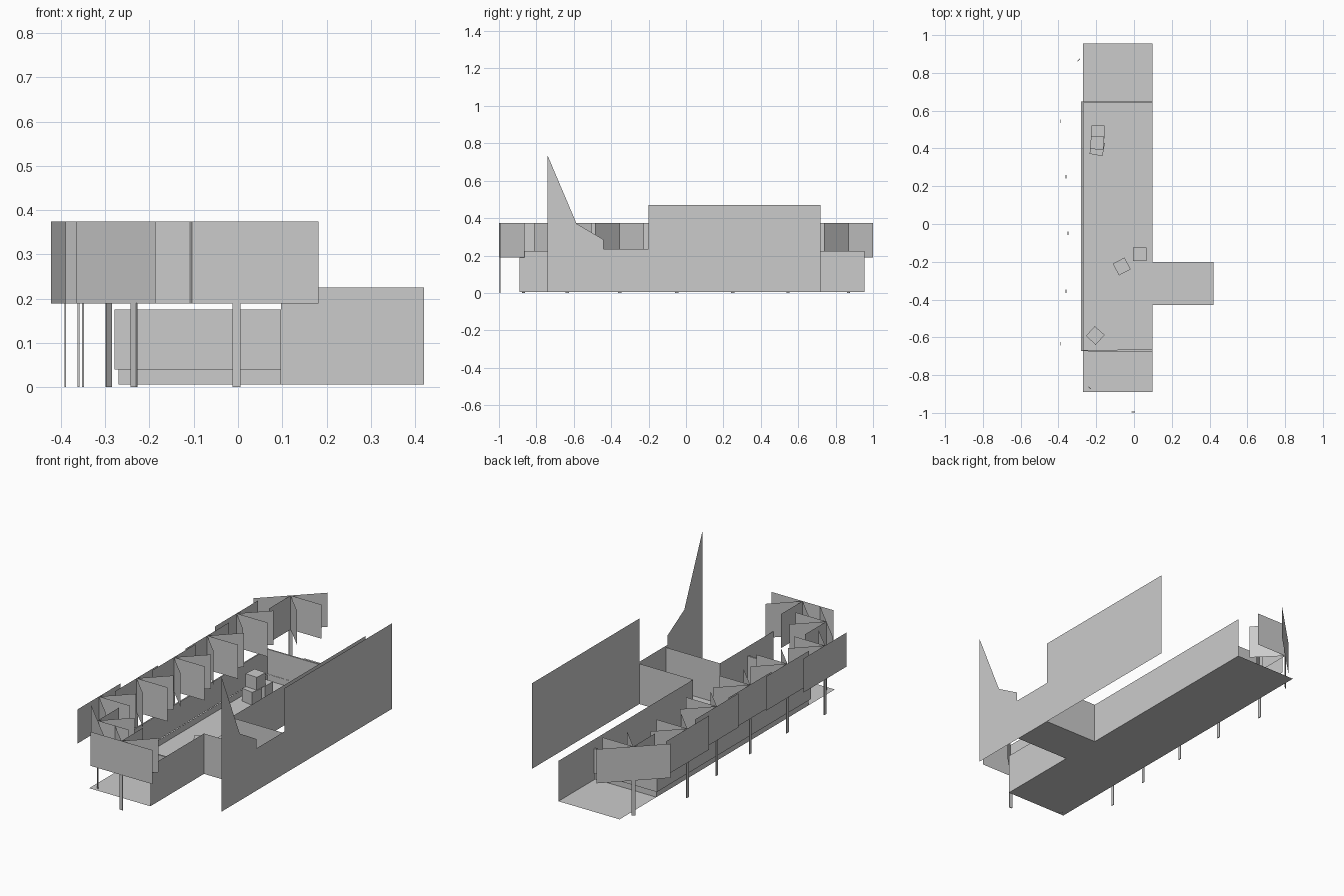
import bpy
from math import cos, sin, radians
from mathutils import Matrix, Vector

if "Cube" in bpy.data.objects:
    bpy.data.objects.remove(bpy.data.objects["Cube"])


def mesh(name, verts, faces):
    me = bpy.data.meshes.new(name)
    me.from_pydata(verts, [], faces)
    me.update()
    ob = bpy.data.objects.new(name, me)
    bpy.context.collection.objects.link(ob)
    return ob


def strip(name, path, z0, z1, thick=0.0):
    """Vertical sheet standing on a plan-view path."""
    n = len(path)
    verts = [(x, y, z) for z in (z0, z1) for x, y in path]
    faces = [(i, i + 1, n + i + 1, n + i) for i in range(n - 1)]
    ob = mesh(name, verts, faces)
    if thick:
        mod = ob.modifiers.new("thickness", 'SOLIDIFY')
        mod.thickness = thick
        mod.offset = 0
    return ob


def box(name, loc, size, angle):
    bpy.ops.mesh.primitive_cube_add(size=1)
    ob = bpy.context.object
    ob.name = name
    ob.data.transform(Matrix.Diagonal((*size, 1)))
    ob.location = loc
    ob.rotation_euler.z = radians(angle)
    return ob


F = 0.006          # floor level
L, R, A = -0.27, 0.097, 0.42

# T-shaped floor
plan = [(L, -0.89), (R, -0.89), (R, -0.43), (A, -0.43),
        (A, -0.20), (R, -0.20), (R, 0.955), (L, 0.955)]
mesh("floor", [(x, y, F) for x, y in plan], [tuple(range(len(plan)))])

# Side walls, turning into the entrance passage
strip("wall_front", plan[1:4], F, 0.225)
strip("wall_back", plan[4:7], F, 0.225)

# Street facade with spire-like outline
outline = [(-0.74, F), (0.72, F), (0.72, 0.47), (-0.20, 0.47), (-0.20, 0.235),
           (-0.44, 0.235), (-0.44, 0.285), (-0.585, 0.37), (-0.74, 0.735)]
mesh("facade", [(A, y, z) for y, z in outline], [tuple(range(len(outline)))])

# Low terrace fence: curb below, slightly wider panel above
strip("terrace_curb", [(R, -0.665), (L, -0.665), (L, 0.64), (R, 0.64)], F, 0.04)
strip("terrace_panel", [(R, -0.67), (L - 0.006, -0.67), (L - 0.006, 0.645), (R, 0.645)],
      0.04, 0.175, 0.01)

# Crates
for i, (x, y, z, a) in enumerate([(-0.19, 0.487, 0, 0), (-0.195, 0.40, 0, -10),
                                  (-0.195, 0.43, 0.07, -4), (-0.065, -0.225, 0, 28),
                                  (0.03, -0.16, 0, 0), (-0.205, -0.59, 0, 48)]):
    box(f"crate_{i}", (x, y, F + 0.035 + z), (0.07, 0.07, 0.07), a)

# Half trees: flat post, backdrop card and cards fanning out toward the terrace
trees = [(-0.003, -0.995, 90), (-0.235, -0.868, 45), (-0.39, -0.635, 0),
         (-0.36, -0.355, 0), (-0.35, -0.05, 0), (-0.36, 0.25, 0),
         (-0.39, 0.545, 0), (-0.292, 0.868, -45)]
for i, (x, y, facing) in enumerate(trees):
    box(f"tree_post_{i}", (x, y, 0.095), (0.004, 0.018, 0.19), facing)
    verts, faces = [], []

    def card(a, r0, r1):
        d = Vector((cos(radians(a)), sin(radians(a))))
        k = len(verts)
        for r, z in ((r0, 0.189), (r1, 0.189), (r1, 0.374), (r0, 0.374)):
            verts.append((x + d.x * r, y + d.y * r, z))
        faces.append((k, k + 1, k + 2, k + 3))

    card(facing + 90, -0.185, 0.185)
    for spread in (-45, 0, 45):
        card(facing + spread, 0, 0.185)
    mesh(f"tree_crown_{i}", verts, faces)
